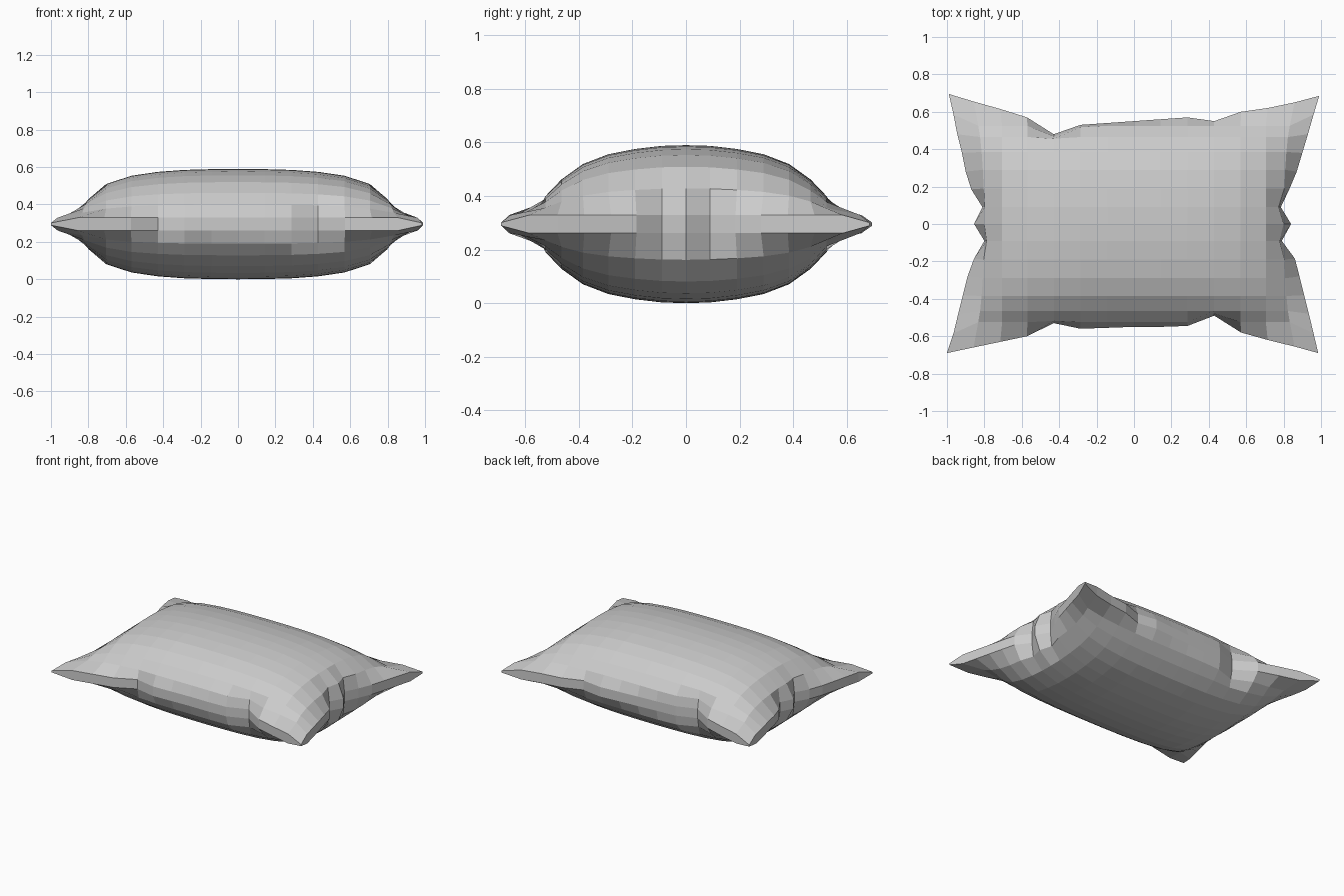
import bpy, bmesh

if "Cube" in bpy.data.objects:
    bpy.data.objects.remove(bpy.data.objects["Cube"])

N = 7            # cells from the centre to each edge
MID = 0.295      # height of the seam

# Pinched seam outline, listed from -N to N along each side
BACK = [.695, .655, .615, .57, .48, .53, .54, .55, .56, .57, .55, .60, .62, .65, .685]
FRONT = [.69, .66, .63, .60, .53, .56, .555, .55, .55, .545, .49, .58, .62, .655, .69]
LEFT = [1.0, .965, .94, .915, .89, .855, .80, .855, .81, .87, .90, .92, .945, .965, .99]
RIGHT = [.985, .96, .935, .91, .885, .86, .79, .84, .785, .83, .87, .90, .93, .96, .99]

# Cloth columns / rows, and how full the cushion is at each of them
COL = [0, .143, .286, .428, .57, .705, .80]
ROW = [0, .09, .19, .29, .385, .465, .525]
SEAM_Y = [0, .09, .185, .28, .38, .48, .585]
FULL_X = [1, .995, .98, .94, .86, .69, .38, 0]
FULL_Y = [1, .99, .945, .87, .73, .51, .27, 0]


def sign(k):
    return (k > 0) - (k < 0)


def point(i, j, side):
    a, b = abs(i), abs(j)
    ex = (RIGHT if i > 0 else LEFT)[j + N]
    ey = (BACK if j > 0 else FRONT)[i + N]
    # outermost ring follows the seam, the ring inside is held within it
    if a == N:
        x = ex
    elif b == N:
        x = a * .143
    else:
        x = COL[a] + (.045 * (b / N) ** 2 if a == 6 else 0)
        x = min(x, ex - .012 * (N - a))
    if b == N:
        y = ey
    elif a == N:
        y = SEAM_Y[b]
    else:
        y = min(ROW[b], ey - .012 * (N - b))
    rim = .006 if a == N and b == N else .034
    h = rim + (MID - .034) * FULL_X[a] * FULL_Y[b]
    return (sign(i) * x, sign(j) * y, MID + side * h)


bm = bmesh.new()
R = range(-N, N + 1)
grids = {s: {(i, j): bm.verts.new(point(i, j, s)) for i in R for j in R} for s in (1, -1)}

# Upper and lower cloth panels
for g in grids.values():
    for i in range(-N, N):
        for j in range(-N, N):
            bm.faces.new([g[i, j], g[i + 1, j], g[i + 1, j + 1], g[i, j + 1]])

# Narrow side strip joining the panels
top, low = grids[1], grids[-1]
for k in range(-N, N):
    for s in (-N, N):
        for p, q in (((k, s), (k + 1, s)), ((s, k), (s, k + 1))):
            bm.faces.new([low[p], low[q], top[q], top[p]])

bmesh.ops.recalc_face_normals(bm, faces=bm.faces)
mesh = bpy.data.meshes.new("pillow")
bm.to_mesh(mesh)
bm.free()
pillow = bpy.data.objects.new("pillow", mesh)
bpy.context.collection.objects.link(pillow)
